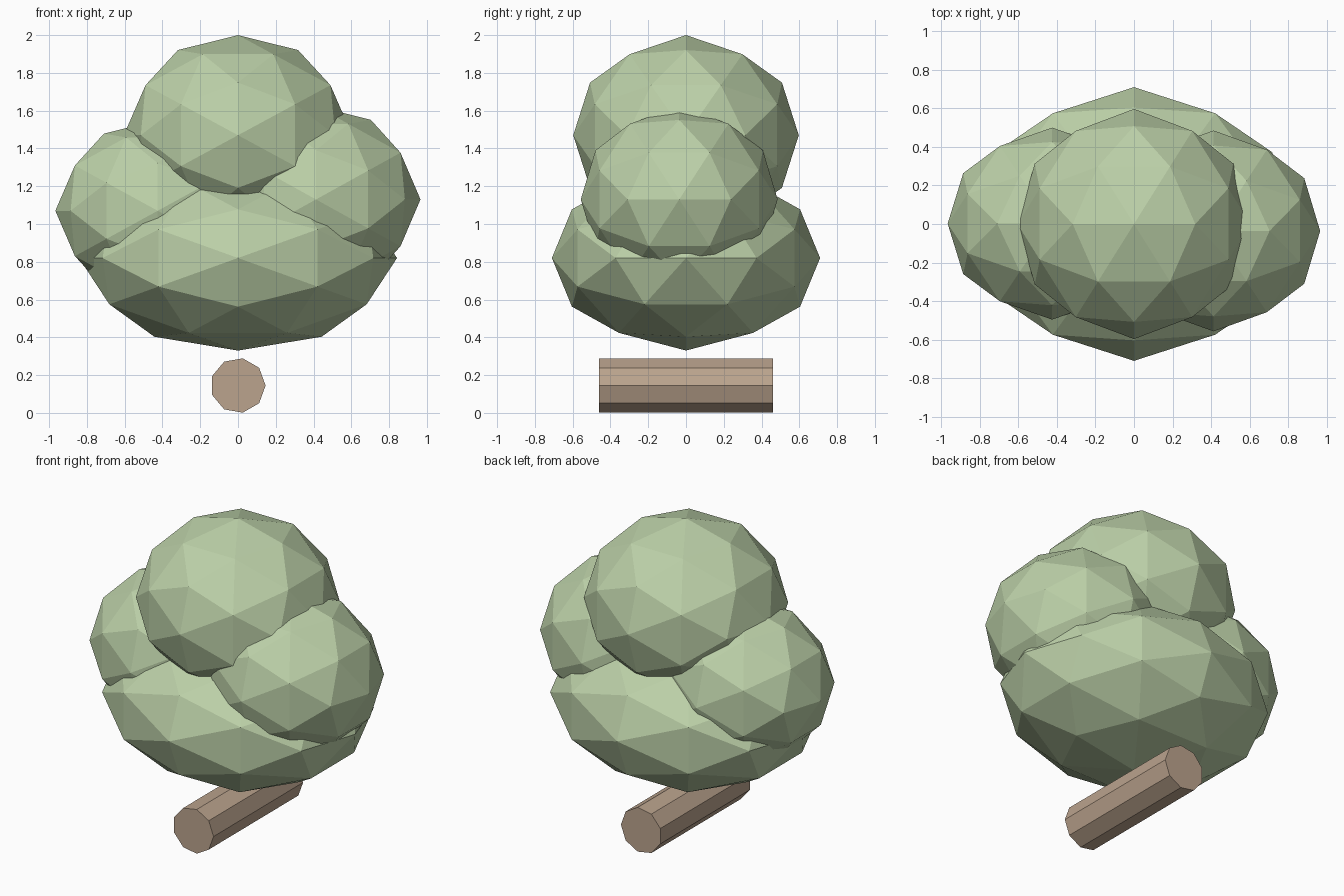
import bpy, bmesh
from math import pi, sqrt
from mathutils import Matrix, Vector

if "Cube" in bpy.data.objects:
    bpy.data.objects.remove(bpy.data.objects["Cube"])


def material(name, color):
    m = bpy.data.materials.new(name)
    m.diffuse_color = (*color, 1)
    m.use_nodes = True
    m.node_tree.nodes["Principled BSDF"].inputs["Base Color"].default_value = m.diffuse_color
    return m


def finish(name, bm, mat):
    bmesh.ops.recalc_face_normals(bm, faces=bm.faces)
    mesh = bpy.data.meshes.new(name)
    bm.to_mesh(mesh)
    bm.free()
    mesh.materials.append(mat)
    obj = bpy.data.objects.new(name, mesh)
    bpy.context.collection.objects.link(obj)
    return obj


# Unit sphere of 80 triangles: icosahedron corners plus edge midpoints,
# with edge midpoints sitting on the x, y and z axes
phi = (1 + sqrt(5)) / 2
seeds = [(1, 0, phi), (1, 0, 0), (phi, phi * phi, 1)]
ball_points = set()
for seed in seeds:
    for shift in range(3):
        p = Vector(seed[shift:] + seed[:shift]).normalized()
        for sx in (-1, 1):
            for sy in (-1, 1):
                for sz in (-1, 1):
                    ball_points.add(tuple(round(c, 6) + 0.0 for c in
                                          (p.x * sx, p.y * sy, p.z * sz)))


def foliage(name, center, radii):
    bm = bmesh.new()
    for p in sorted(ball_points):
        bm.verts.new(p)
    bmesh.ops.convex_hull(bm, input=bm.verts)
    bmesh.ops.transform(bm, verts=bm.verts, matrix=Matrix.Diagonal((*radii, 1)))
    obj = finish(name, bm, leaf)
    obj.location = center


leaf = material("leaf_green", (0.50, 0.63, 0.39))
bark = material("bark_brown", (0.50, 0.37, 0.27))

# Four overlapping leaf clumps
foliage("foliage_base", (0, 0, 0.82), (0.842, 0.71, 0.49))
foliage("foliage_top", (0, 0, 1.47), (0.605, 0.597, 0.53))
foliage("foliage_left", (-0.425, 0.002, 1.07), (0.542, 0.498, 0.48))
foliage("foliage_right", (0.413, -0.036, 1.13), (0.553, 0.521, 0.495))

# Nine-sided log lying front to back
bm = bmesh.new()
bmesh.ops.create_cone(bm, cap_ends=True, segments=9, radius1=0.146,
                      radius2=0.146, depth=0.92)
# put one corner on +x before laying the log down
corner = max(bm.verts, key=lambda v: v.co.y)
turn = -Vector((1, 0)).angle_signed(corner.co.xy)
spin = Matrix.Rotation(-turn, 4, 'Z')
if (spin @ corner.co).x < 0.145:
    spin = Matrix.Rotation(turn, 4, 'Z')
bmesh.ops.transform(bm, verts=bm.verts,
                    matrix=Matrix.Rotation(pi / 2, 4, 'X') @ spin)
trunk = finish("trunk", bm, bark)
trunk.location = (0, 0, 0.145)
